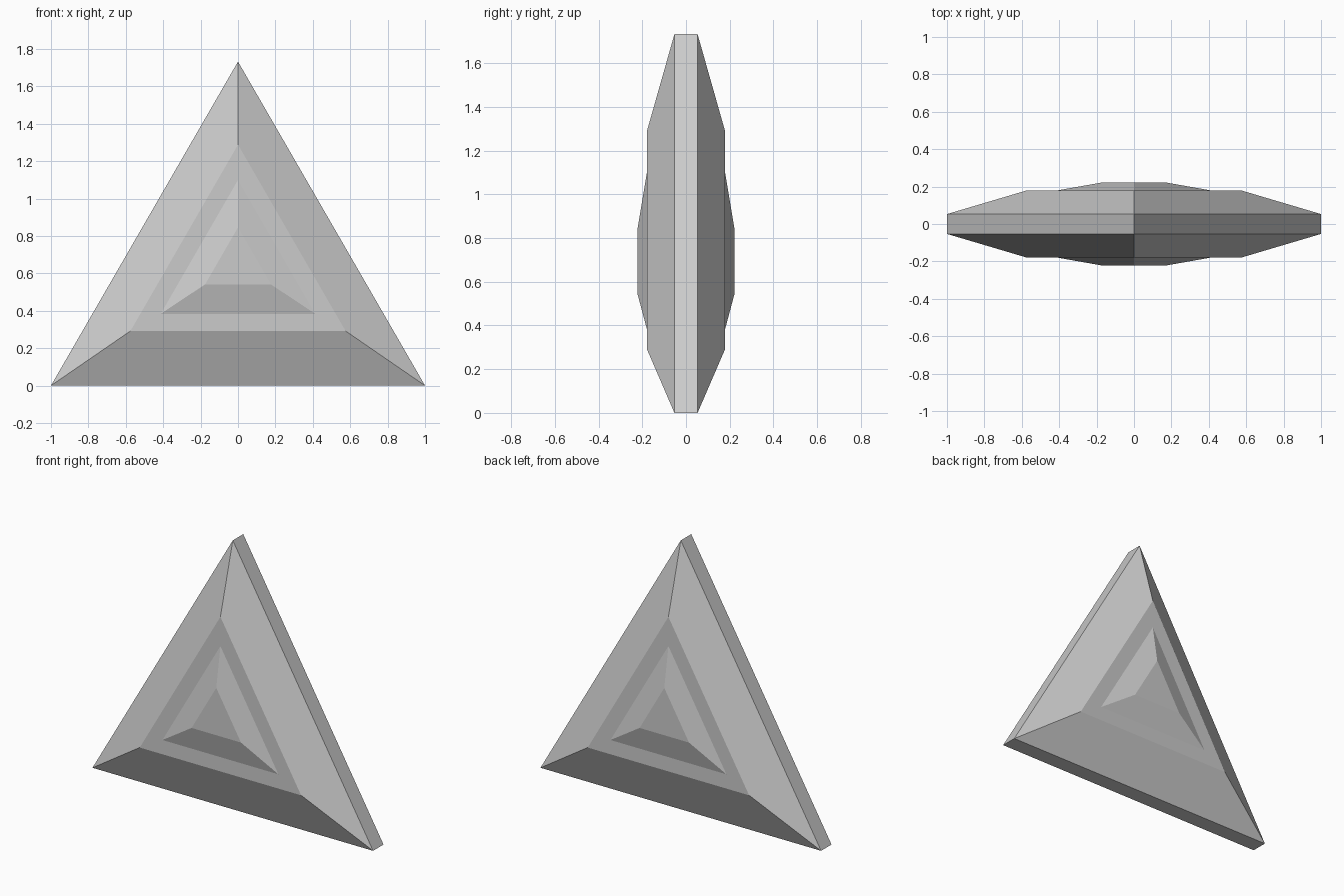
import bpy, bmesh, math

if "Cube" in bpy.data.objects:
    bpy.data.objects.remove(bpy.data.objects["Cube"])

ROOT3 = math.sqrt(3)


def stepped_triangle(name, rings):
    """Loft equilateral triangles given as (y, half_width, base_z)."""
    bm = bmesh.new()
    loops = []
    for y, w, z in rings:
        pts = [(-w, y, z), (w, y, z), (0, y, z + w * ROOT3)]
        loops.append([bm.verts.new(p) for p in pts])
    for a, b in zip(loops, loops[1:]):
        for i in range(3):
            j = (i + 1) % 3
            bm.faces.new((a[i], a[j], b[j], b[i]))
    bm.faces.new(loops[0])
    bm.faces.new(loops[-1])
    bmesh.ops.recalc_face_normals(bm, faces=bm.faces)
    mesh = bpy.data.meshes.new(name)
    bm.to_mesh(mesh)
    bm.free()
    obj = bpy.data.objects.new(name, mesh)
    bpy.context.collection.objects.link(obj)
    return obj


# Rim, bevel, flat ledge and raised centre, mirrored front to back
half = [(0.053, 1.0, 0.0), (0.179, 0.575, 0.292),
        (0.179, 0.413, 0.384), (0.221, 0.176, 0.541)]
front = [(-y, w, z) for y, w, z in reversed(half)]
stepped_triangle("triangular_gem", front + half)
